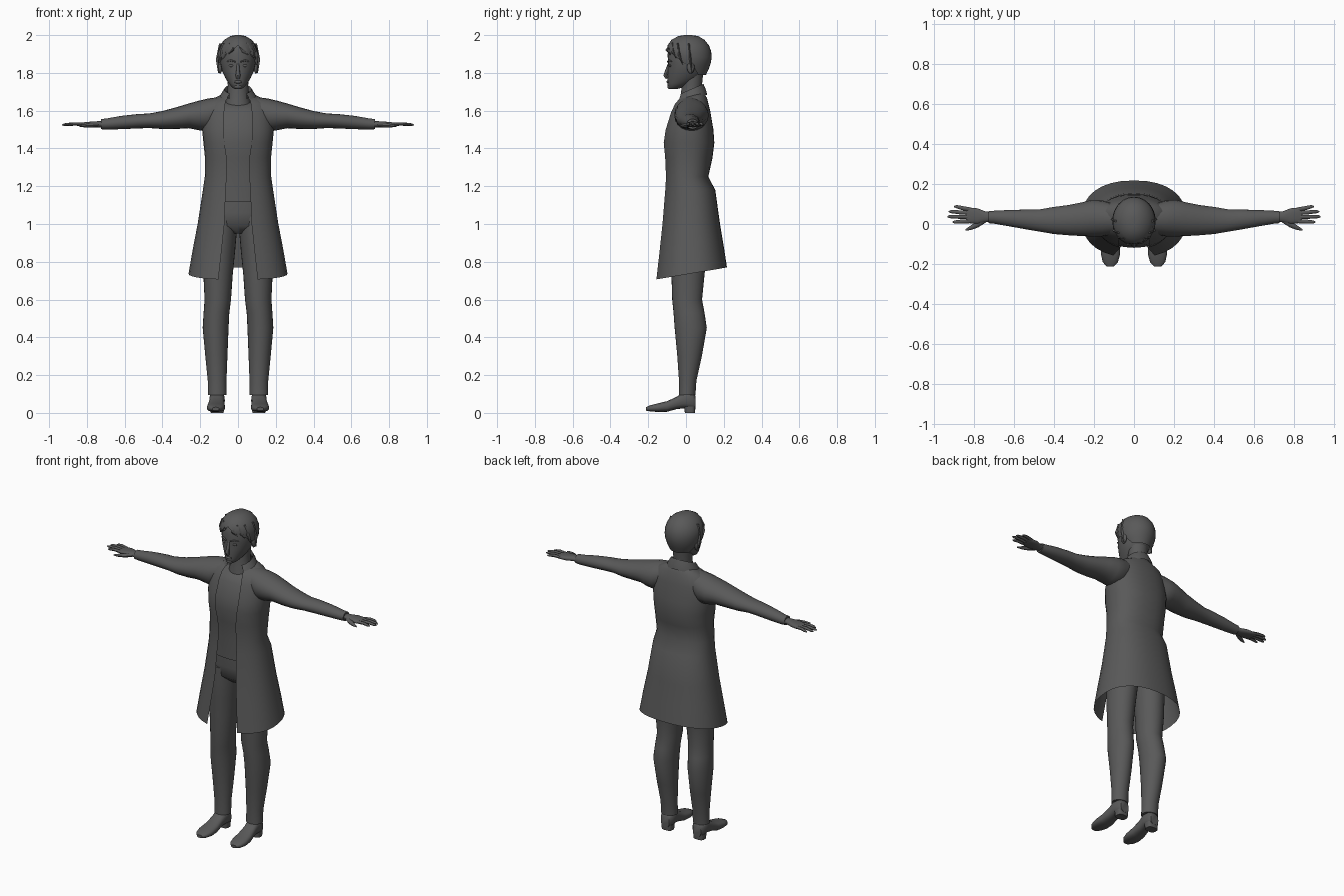
import bpy, bmesh, math
from mathutils import Vector

GREY = bpy.data.materials.new("charcoal grey")
GREY.diffuse_color = (0.1, 0.1, 0.1, 1)


def finish(name, bm, mirror=False, angle=45):
    bmesh.ops.remove_doubles(bm, verts=bm.verts, dist=0.0002)
    bmesh.ops.recalc_face_normals(bm, faces=bm.faces)
    me = bpy.data.meshes.new(name)
    bm.to_mesh(me)
    bm.free()
    me.materials.append(GREY)
    ob = bpy.data.objects.new(name, me)
    bpy.context.collection.objects.link(ob)
    if mirror:
        ob.modifiers.new("mirror", 'MIRROR')
    bpy.ops.object.select_all(action='DESELECT')
    ob.select_set(True)
    bpy.context.view_layer.objects.active = ob
    bpy.ops.object.shade_smooth_by_angle(angle=math.radians(angle))
    return ob


def arc(a0=0.0, n=2.0, seg=28):
    """Superellipse from a0 to 2pi-a0, starting at the front: (side, front) pairs."""
    out = []
    for i in range(seg + 1):
        a = a0 + (2 * math.pi - 2 * a0) * i / seg
        s, c = math.sin(a), math.cos(a)
        out.append((math.copysign(abs(s) ** (2 / n), s), math.copysign(abs(c) ** (2 / n), c)))
    return out


def level(zf, zb, rx, yf, yb, a0=0.0, n=2.0, xc=0.0):
    """Horizontal ring, tilted from zf at the front to zb at the back."""
    return [(xc + rx * s, (yf + yb) / 2 - (yb - yf) / 2 * c,
             (zf + zb) / 2 + (zf - zb) / 2 * c) for s, c in arc(a0, n)]


def loft(name, rings, cap0=True, cap1=True, mirror=False, angle=45):
    bm = bmesh.new()
    vs = [[bm.verts.new(p) for p in r] for r in rings]
    for a, b in zip(vs, vs[1:]):
        for k in range(len(a) - 1):
            bm.faces.new((a[k], a[k + 1], b[k + 1], b[k]))
    if cap0:
        bm.faces.new(vs[0][:-1])
    if cap1:
        bm.faces.new(vs[-1][:-1])
    return finish(name, bm, mirror, angle)


def tube(name, stops, flat=1.0, mirror=True, seg=8):
    """Tapered tube through (x, y, z, radius) stops; flat squashes it."""
    pts = [Vector(s[:3]) for s in stops]
    rings = []
    for i, s in enumerate(stops):
        d = (pts[min(i + 1, len(pts) - 1)] - pts[max(i - 1, 0)]).normalized()
        up = Vector((0, 0, 1)) if abs(d.z) < 0.8 else Vector((0, 1, 0))
        u = d.cross(up).normalized()
        v = u.cross(d)
        rings.append([pts[i] + s[3] * (u * a + v * b * flat) for a, b in arc(seg=seg)])
    return loft(name, rings, mirror=mirror)


def blob(name, loc, size, mirror=False):
    bm = bmesh.new()
    bmesh.ops.create_uvsphere(bm, u_segments=14, v_segments=8, radius=1)
    for v in bm.verts:
        v.co = Vector(loc) + Vector(a * b for a, b in zip(v.co, size))
    return finish(name, bm, mirror)


# open coat: front z, back z, half width, front y, back y, half opening
coat = [(1.665, 1.705, .075, -.035, .088, .05), (1.655, 1.69, .105, -.05, .098, .062),
        (1.635, 1.665, .155, -.064, .112, .068), (1.59, 1.60, .182, -.085, .128, .074),
        (1.50, 1.50, .19, -.115, .145, .078), (1.43, 1.43, .183, -.125, .15, .072),
        (1.35, 1.35, .175, -.115, .14, .06), (1.25, 1.25, .176, -.11, .118, .06),
        (1.18, 1.18, .186, -.115, .155, .065), (1.0, 1.0, .214, -.13, .18, .072),
        (.85, .88, .24, -.148, .20, .088), (.705, .77, .262, -.167, .217, .104)]
loft("coat", [level(zf, zb, rx, yf, yb, math.asin((xo / rx) ** 1.15), 2.3)
              for zf, zb, rx, yf, yb, xo in coat], False, False)

# collar: inside stand, folded top, hanging points
loft("collar", [level(1.655, 1.715, .07, -.035, .088, .7),
                level(1.685, 1.742, .072, -.04, .092, .65),
                level(1.655, 1.71, .092, -.056, .106, .72),
                level(1.60, 1.685, .108, -.092, .112, .85)], False, False, angle=30)

# shirt under the coat
shirt = [(1.625, 1.67, .09, -.045, .08), (1.59, 1.61, .15, -.075, .115), (1.50, 1.50, .175, -.107, .13),
         (1.43, 1.43, .17, -.118, .135), (1.35, 1.35, .162, -.106, .125), (1.25, 1.25, .16, -.1, .105),
         (1.12, 1.12, .165, -.1, .125)]
loft("shirt", [level(*r, n=2.3) for r in shirt])

# trousers: hips and legs
loft("trouser_hips", [level(1.16, 1.16, .155, -.09, .115, n=2.3), level(1.06, 1.06, .168, -.092, .13, n=2.3),
                      level(.99, .99, .165, -.085, .13, n=2.3), level(.95, .96, .12, -.04, .09)])
# z, inner x, outer x, front y, back y
legs = [(1.04, .0, .17, -.088, .125), (.94, .008, .178, -.088, .12), (.85, .016, .182, -.085, .11),
        (.73, .028, .183, -.077, .098), (.6, .037, .177, -.073, .085), (.53, .046, .182, -.066, .098),
        (.45, .05, .187, -.06, .11), (.3, .056, .173, -.046, .084), (.17, .061, .16, -.037, .055),
        (.095, .06, .16, -.038, .05)]
loft("trouser_leg", [level(z, z, (b - a) / 2, f, k, xc=(a + b) / 2) for z, a, b, f, k in legs], mirror=True)

# shoes: y, centre x, half width, top z, bottom z
shoe = [(.05, .11, .028, .09, .02), (.035, .11, .04, .105, .02), (-.01, .111, .041, .112, .024),
        (-.05, .113, .04, .085, .02), (-.1, .115, .046, .062, .006), (-.15, .117, .048, .05, .005),
        (-.19, .118, .038, .04, .008), (-.212, .118, .018, .03, .012)]
loft("shoe", [[(xc + w * s, y, (t + b) / 2 + (t - b) / 2 * c) for s, c in arc(n=2.6, seg=20)]
              for y, xc, w, t, b in shoe], mirror=True)
loft("shoe_heel", [level(0, 0, .034, -.006, .048, n=3, xc=.11),
                   level(.035, .035, .037, -.01, .05, n=3, xc=.11)], mirror=True)

# sleeves: x, front y, back y, bottom z, top z
sleeve = [(.10, -.05, .10, 1.53, 1.672), (.16, -.062, .118, 1.49, 1.664), (.21, -.062, .12, 1.497, 1.652),
          (.26, -.06, .108, 1.507, 1.638), (.33, -.056, .094, 1.503, 1.617), (.40, -.05, .085, 1.503, 1.598),
          (.47, -.038, .073, 1.508, 1.585), (.53, -.028, .072, 1.506, 1.582), (.62, -.012, .07, 1.502, 1.572),
          (.70, .002, .066, 1.5, 1.558), (.725, .004, .064, 1.502, 1.556)]


def across(x, y0, y1, z0, z1, n=2.0):
    return [(x, (y0 + y1) / 2 + (y1 - y0) / 2 * s, (z0 + z1) / 2 + (z1 - z0) / 2 * c)
            for s, c in arc(n=n, seg=20)]


loft("sleeve", [across(*r) for r in sleeve], mirror=True)

# hands
loft("palm", [across(.70, .014, .056, 1.512, 1.546), across(.745, .008, .064, 1.512, 1.544),
              across(.78, 0, .078, 1.512, 1.542, 2.5), across(.82, .004, .082, 1.513, 1.538, 2.5),
              across(.838, .01, .08, 1.518, 1.534, 2.5)], mirror=True)
fingers = {"index": (.014, .01, .905), "middle": (.035, .037, .931),
           "ring": (.055, .062, .924), "little": (.073, .087, .898)}
for label, (y0, y1, tip) in fingers.items():
    tube(label + "_finger", [(.82, y0, 1.527, .0105), ((.82 + tip) / 2, (y0 + y1) / 2, 1.53, .01),
                             (tip - .012, y1, 1.526, .008), (tip, y1, 1.524, .003)], .85)
tube("thumb", [(.745, .02, 1.525, .014), (.785, -.005, 1.522, .014), (.815, -.02, 1.52, .01),
               (.84, -.03, 1.519, .004)], .85)

# neck and head
loft("neck", [level(1.61, 1.64, .07, -.04, .08), level(1.67, 1.69, .056, -.03, .08),
              level(1.73, 1.74, .054, -.022, .085), level(1.79, 1.79, .058, -.02, .09)])
head = [(1.714, .016, -.09, -.05), (1.722, .03, -.097, -.02), (1.745, .05, -.098, .035),
        (1.775, .068, -.098, .08), (1.81, .084, -.097, .098), (1.85, .093, -.094, .108),
        (1.90, .095, -.098, .115), (1.95, .08, -.08, .105), (1.985, .04, -.035, .06)]
loft("head", [level(z, z, rx, f, b) for z, rx, f, b in head])
tube("nose", [(0, -.088, 1.85, .007), (0, -.1, 1.815, .009), (0, -.107, 1.787, .013),
              (0, -.098, 1.772, .01)], mirror=False)
blob("lips", (0, -.095, 1.752), (.022, .008, .008))
blob("chin", (0, -.085, 1.727), (.022, .014, .013))
blob("eye", (.035, -.084, 1.838), (.015, .007, .007), True)
tube("eyebrow", [(.014, -.098, 1.859, .004), (.038, -.091, 1.866, .005), (.06, -.075, 1.86, .003)])
blob("ear", (.094, .025, 1.83), (.011, .02, .034), True)

# hair cap, longer at the back: z, half width, front y, back y, half opening angle
hair = [(2.0, .015, -.01, .03, 0), (1.995, .04, -.04, .065, 0), (1.975, .073, -.077, .098, 0),
        (1.945, .096, -.098, .122, 0), (1.915, .106, -.106, .133, .35), (1.885, .108, -.104, .136, .95),
        (1.855, .105, -.1, .132, 1.3), (1.825, .097, -.09, .122, 1.85), (1.79, .078, -.06, .106, 2.1)]
loft("hair", [level(z, z, *r) for z, *r in hair], True, False)
# fringe and side locks: start angle, end angle, tip height
for i, (a, b, z) in enumerate([(-.1, -.5, 1.9), (.15, .55, 1.895), (-.5, -.95, 1.875), (.5, .95, 1.88),
                               (-.95, -1.3, 1.855), (.95, 1.3, 1.845), (1.6, 1.75, 1.8), (-1.6, -1.75, 1.8)]):
    stops = [(r * math.sin(t), .012 - 1.08 * r * math.cos(t), h, w) for r, t, h, w in
             ((.088, a, 1.955, .012), (.1, (a + b) / 2, (1.94 + z) / 2, .018), (.104, b, z, .003))]
    tube("hair_lock_%d" % i, stops, .4, False)
